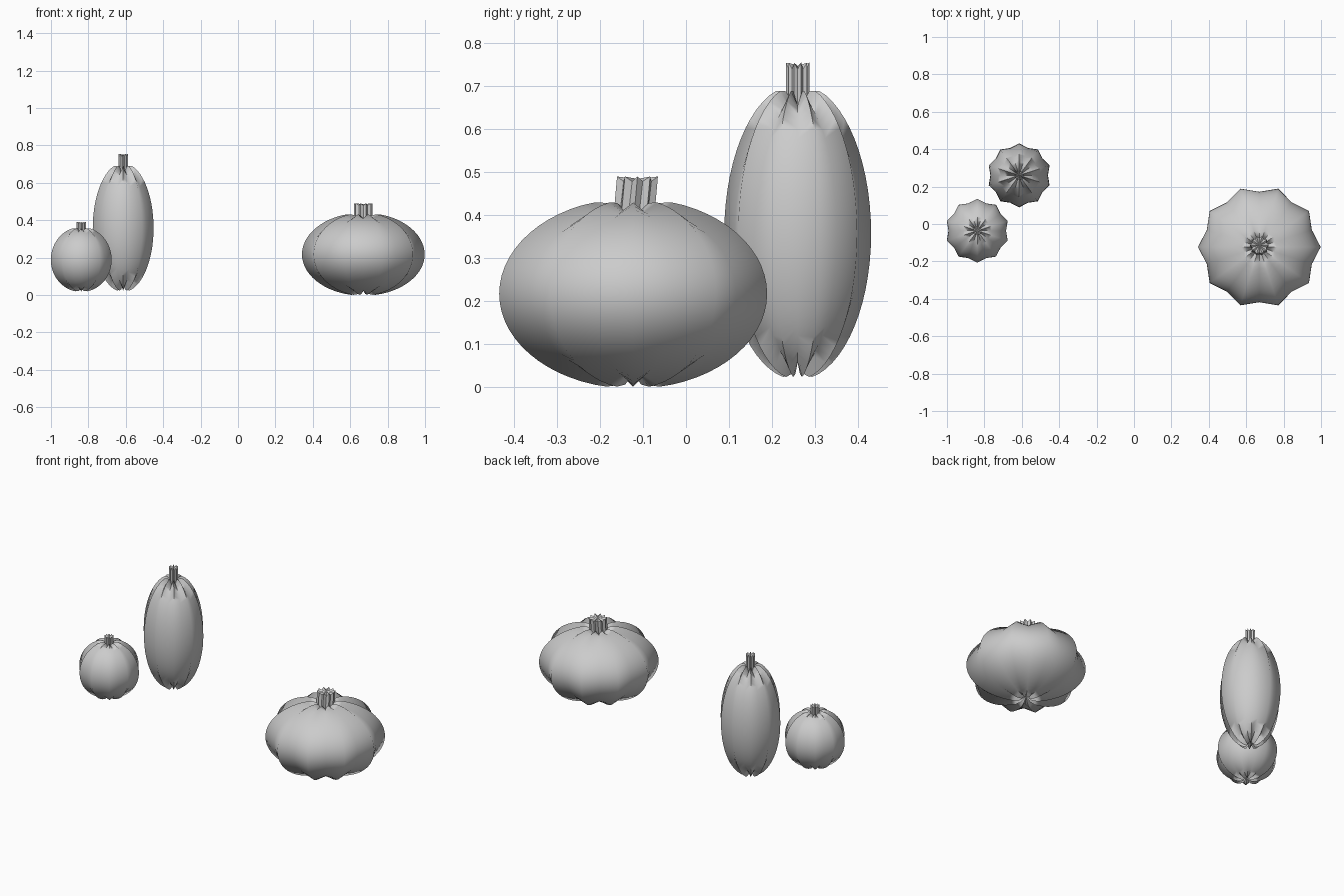
import bpy, bmesh
from math import sin, cos, pi, exp, radians

if "Cube" in bpy.data.objects:
    bpy.data.objects.remove(bpy.data.objects["Cube"])

LOBES = 10
SEG = LOBES * 2
VALLEY = 0.9          # creases between lobes are pulled towards the centre


def finish(bm, name, loc, angle):
    bmesh.ops.recalc_face_normals(bm, faces=bm.faces)
    me = bpy.data.meshes.new(name)
    bm.to_mesh(me)
    bm.free()
    ob = bpy.data.objects.new(name, me)
    ob.location = loc
    bpy.context.collection.objects.link(ob)
    bpy.ops.object.select_all(action='DESELECT')
    ob.select_set(True)
    bpy.context.view_layer.objects.active = ob
    bpy.ops.object.shade_smooth_by_angle(angle=radians(angle))
    return ob


def lathe(rings, turn, factor):
    """Star-shaped lathe; rings are (radius, z, y shift), valleys scaled about the origin."""
    bm = bmesh.new()
    loops = []
    for r, z, dy in rings:
        loop = []
        for i in range(SEG):
            k = factor if i % 2 else 1.0
            a = turn + 2 * pi * i / SEG
            loop.append(bm.verts.new((r * k * cos(a), r * k * sin(a) + dy, z * k)))
        loops.append(loop)
    for lo, hi in zip(loops, loops[1:]):
        for i in range(SEG):
            j = (i + 1) % SEG
            bm.faces.new((lo[i], lo[j], hi[j], hi[i]))
    return bm, loops


def cap(bm, loop, co):
    c = bm.verts.new(co)
    for i in range(SEG):
        bm.faces.new((loop[i], loop[(i + 1) % SEG], c))


def pumpkin(name, loc, r, down, up, turn, stem_r, stem_top, lean=0.0):
    # ribbed body: ellipsoid with a dimple at each pole
    rings, n = [], 32
    for s in range(1, n):
        t = pi * s / n
        q = sin(t)
        if t < pi / 2:
            z = -down * (cos(t) - 0.10 * exp(-(q / 0.1) ** 2))
        else:
            z = up * (-cos(t) - 0.17 * exp(-(q / 0.15) ** 2))
        rings.append((r * q, z, 0))
    bm, loops = lathe(rings, turn, VALLEY)
    cap(bm, loops[0], (0, 0, -down * 0.85))
    cap(bm, loops[-1], (0, 0, up * 0.8))
    finish(bm, name + "_body", loc, 80)

    # fluted stem with a jagged top
    base = loc[2] + up * 0.72
    mid = (base + stem_top) / 2
    h = (stem_top - base) / 2
    bm, loops = lathe([(stem_r, -h, -lean), (stem_r, h, lean)], turn, 0.8)
    cap(bm, loops[0], (0, -lean, -h * 0.9))
    cap(bm, loops[1], (0, lean, h * 0.9))
    finish(bm, name + "_stem", (loc[0], loc[1] + lean, mid), 30)


pumpkin("wide_pumpkin", (0.67, -0.123, 0.217), 0.328, 0.221, 0.223, 0,
        0.05, 0.49, 0.005)
pumpkin("tall_pumpkin", (-0.614, 0.26, 0.357), 0.171, 0.341, 0.349, radians(18),
        0.027, 0.755)
pumpkin("round_pumpkin", (-0.838, -0.036, 0.188), 0.171, 0.172, 0.176, radians(18),
        0.026, 0.39)
